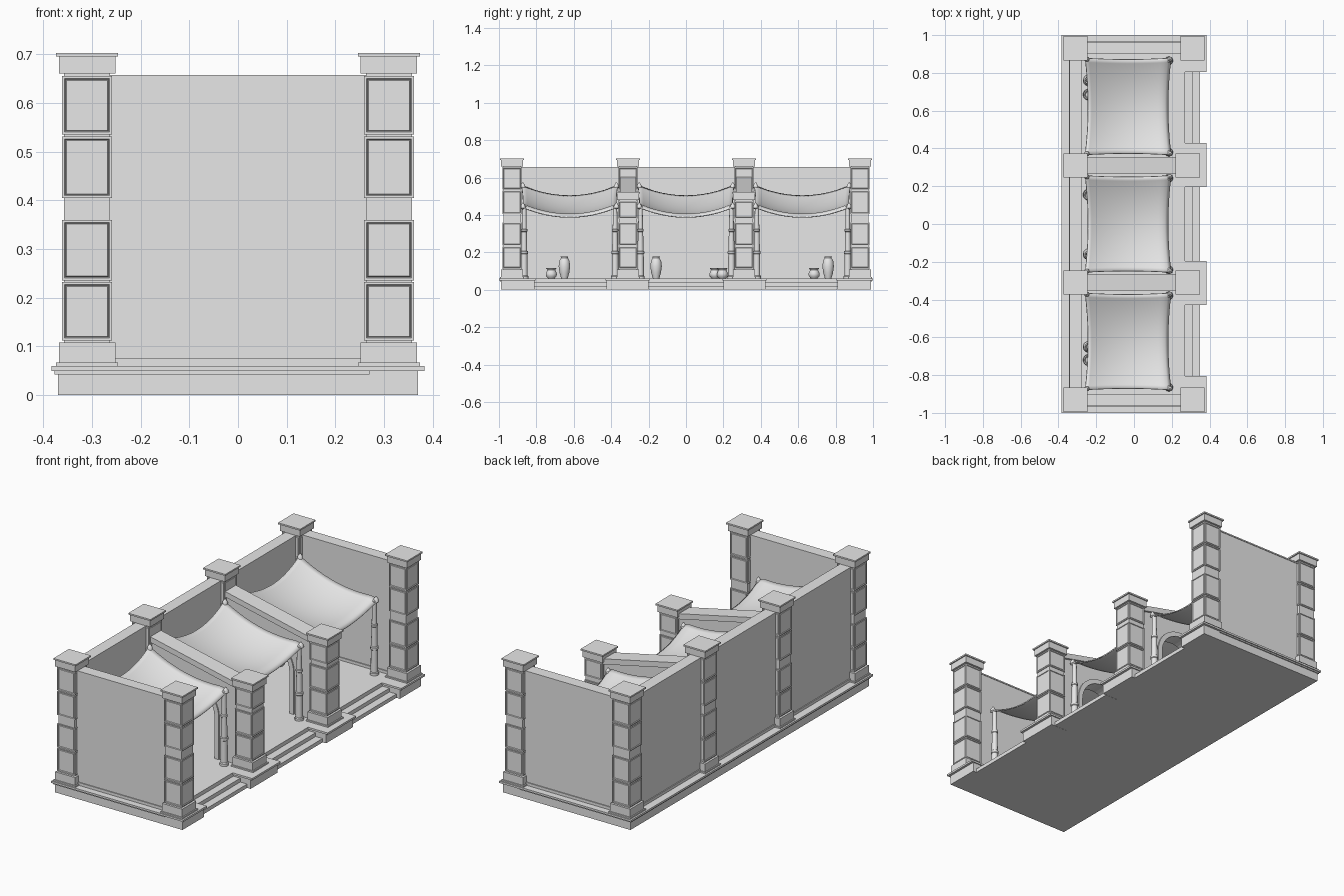
import bpy, bmesh, math

if "Cube" in bpy.data.objects:
    bpy.data.objects.remove(bpy.data.objects["Cube"])

stone = bpy.data.materials.new("light_grey")
stone.use_nodes = True
GREY = (0.8, 0.8, 0.8, 1)
stone.diffuse_color = GREY
stone.node_tree.nodes["Principled BSDF"].inputs["Base Color"].default_value = GREY


def finish(bm, name, smooth=False):
    bmesh.ops.recalc_face_normals(bm, faces=bm.faces)
    mesh = bpy.data.meshes.new(name)
    bm.to_mesh(mesh)
    bm.free()
    mesh.materials.append(stone)
    ob = bpy.data.objects.new(name, mesh)
    bpy.context.collection.objects.link(ob)
    if smooth:
        bpy.ops.object.select_all(action="DESELECT")
        ob.select_set(True)
        bpy.context.view_layer.objects.active = ob
        bpy.ops.object.shade_smooth_by_angle(angle=math.radians(40))
    return ob


def add_box(bm, x, y, z):
    """Box from (low, high) pairs; returns its side faces."""
    verts = bmesh.ops.create_cube(bm, size=1)["verts"]
    for v in verts:
        v.co = [r[0] if c < 0 else r[1] for c, r in zip(v.co, (x, y, z))]
    faces = {f for v in verts for f in v.link_faces}
    for f in faces:
        f.normal_update()
    return [f for f in faces if abs(f.normal.z) < 0.5]


def box(name, x, y, z):
    bm = bmesh.new()
    add_box(bm, x, y, z)
    return finish(bm, name)


def around(c, h):
    return (c - h, c + h)


def extrude_profile(name, points, y, half):
    """Outline in x and z, made solid along y."""
    bm = bmesh.new()
    face = bm.faces.new([bm.verts.new((px, y - half, pz)) for px, pz in points])
    new = bmesh.ops.extrude_face_region(bm, geom=[face])["geom"]
    for v in new:
        if isinstance(v, bmesh.types.BMVert):
            v.co.y += 2 * half
    return finish(bm, name)


def lathe(name, profile, x, y, z, sides=20):
    """Closed turned shape from radius and height pairs."""
    bm = bmesh.new()
    rings = []
    for r, h in profile:
        rings.append([bm.verts.new((x + r * math.cos(a), y + r * math.sin(a), z + h))
                      for a in (2 * math.pi * i / sides for i in range(sides))])
    for low, high in zip(rings, rings[1:]):
        for i in range(sides):
            j = (i + 1) % sides
            bm.faces.new((low[i], low[j], high[j], high[i]))
    bm.faces.new(rings[0])
    bm.faces.new(rings[-1])
    return finish(bm, name, smooth=True)


def pillar(name, x, y, blocks, top):
    bm = bmesh.new()

    def tier(half, low, high):
        return add_box(bm, around(x, half), around(y, half), (low, high))

    tier(0.064, 0.058, 0.067)
    tier(0.058, 0.067, 0.108)
    tier(0.047, 0.108, top - 0.04)
    for low, high in blocks:
        sides = tier(0.051, low, high)
        # Raised panel framed by a narrow groove
        bmesh.ops.inset_individual(bm, faces=sides, thickness=0.007)
        bmesh.ops.inset_individual(bm, faces=sides, thickness=0.003, depth=-0.004)
        bmesh.ops.inset_individual(bm, faces=sides, thickness=0.002, depth=0.003)
    tier(0.058, top - 0.043, top - 0.008)
    tier(0.064, top - 0.008, top)
    return finish(bm, name)


# Platform with moulded edge
FLOOR = 0.06
box("platform_base", (-0.37, 0.27), (-0.988, 0.988), (0, 0.045))
box("platform_moulding", (-0.377, 0.27), (-0.994, 0.994), (0.043, 0.05))
box("platform_floor", (-0.383, 0.27), (-1, 1), (0.05, FLOOR))

# Plinths under the open side pillars
for i, (low, high) in enumerate([(-1, -0.805), (-0.43, -0.195), (0.195, 0.43), (0.805, 1)]):
    outer_low = 0.012 if low == -1 else 0.006
    outer_high = 0.012 if high == 1 else 0.006
    box(f"plinth_{i}", (0.2, 0.37), (low + outer_low, high - outer_high), (0, 0.05))
    box(f"plinth_top_{i}", (0.22, 0.383), (low, high), (0.05, FLOOR))

# Steps between the plinths
for i, y in enumerate((-0.6175, 0, 0.6175)):
    box(f"lower_step_{i}", (0.2, 0.35), around(y, 0.2), (0, 0.02))
    box(f"upper_step_{i}", (0.2, 0.31), around(y, 0.2), (0, 0.04))

# Tall and short pillars
TALL = [(0.112, 0.232), (0.236, 0.36), (0.405, 0.531), (0.535, 0.655)]
SHORT = [(0.112, 0.232), (0.236, 0.36), (0.38, 0.475)]
for i, y in enumerate((-0.93, -0.31, 0.31, 0.93)):
    pillar(f"rear_pillar_{i}", -0.31, y, TALL, 0.703)
    if abs(y) > 0.5:
        pillar(f"front_pillar_{i}", 0.31, y, TALL, 0.703)
    else:
        pillar(f"front_pillar_{i}", 0.285, y, SHORT, 0.522)

# Outer walls with skirting and coping
for part, half, z in (("wall", 0.028, (FLOOR, 0.652)), ("skirting", 0.033, (FLOOR, 0.075)),
                      ("coping", 0.031, (0.65, 0.657))):
    box("rear_" + part, around(-0.31, half), (-0.93, 0.93), z)
    for side, y in (("near", -0.932), ("far", 0.932)):
        box(f"{side}_end_{part}", (-0.31, 0.31), around(y, half), z)


def arch(radius, bottom=FLOOR, spring=0.28, centre=-0.015, steps=20):
    curve = [(centre + radius * math.cos(math.pi * i / steps),
              spring + radius * math.sin(math.pi * i / steps)) for i in range(steps + 1)]
    return [(centre + radius, bottom)] + curve + [(centre - radius, bottom)]


# Sloping partitions with arched doorways
for i, y in enumerate((-0.31, 0.31)):
    outline = [(-0.27, FLOOR), (-0.27, 0.59), (0.25, 0.478), (0.25, FLOOR)]
    extrude_profile(f"partition_{i}", outline + arch(0.125), y, 0.032)
    extrude_profile(f"arch_trim_{i}", arch(0.147) + arch(0.122)[::-1], y, 0.038)
    extrude_profile(f"partition_coping_{i}",
                    [(-0.27, 0.575), (-0.27, 0.604), (0.24, 0.492), (0.24, 0.463)], y, 0.044)


def awning(name, y):
    """Hanging cloth, high at the wall and low at the posts."""
    bm = bmesh.new()
    n = 24
    grid = bmesh.ops.create_grid(bm, x_segments=n, y_segments=n, size=1)["verts"]
    for vert in grid:
        u, v = vert.co.x, vert.co.y
        t = (u + 1) / 2
        lip = max(0, t - 0.9) / 0.1
        z = 0.56 - 0.095 * t - 0.055 * (1 - v * v) - 0.035 * (1 - u * u) - 0.02 * lip ** 2
        x = -0.03 + 0.228 * u * (1 - 0.07 * (1 - v * v))
        vert.co = (x, y + 0.256 * v * (1 - 0.03 * (1 - u * u)), z)
    ob = finish(bm, name, smooth=True)
    solid = ob.modifiers.new("thickness", "SOLIDIFY")
    solid.thickness = 0.006
    return ob


# Awnings, posts and tied corners
POST = [(0.022, 0), (0.022, 0.012), (0.018, 0.016), (0.017, 0.13), (0.02, 0.133), (0.02, 0.145),
        (0.016, 0.148), (0.014, 0.25), (0.017, 0.253), (0.017, 0.263), (0.013, 0.266),
        (0.011, 0.385), (0.004, 0.39)]
KNOT = [(0.004, 0), (0.014, 0.008), (0.012, 0.022), (0.007, 0.028), (0.003, 0.036)]
for i, y in enumerate((-0.622, 0, 0.622)):
    awning(f"awning_{i}", y)
    for side in (-1, 1):
        tag = f"{i}_{'near' if side < 0 else 'far'}"
        lathe(f"awning_post_{tag}", POST, 0.185, y + side * 0.243, FLOOR, 12)
        for end, x, z in (("front", 0.19, 0.43), ("rear", -0.25, 0.538)):
            lathe(f"{end}_knot_{tag}", KNOT, x, y + side * 0.25, z, 10)

# Jars along the rear wall
VASE = [(0.017, 0), (0.026, 0.03), (0.031, 0.065), (0.027, 0.095), (0.018, 0.11),
        (0.02, 0.117), (0.014, 0.117), (0.012, 0.1)]
POT = [(0.017, 0), (0.028, 0.012), (0.03, 0.025), (0.024, 0.04), (0.021, 0.046),
       (0.028, 0.056), (0.022, 0.056), (0.016, 0.042)]
for i, y in enumerate((-0.65, -0.16, 0.76)):
    lathe(f"tall_vase_{i}", VASE, -0.24, y, FLOOR)
for i, (x, y) in enumerate([(-0.24, -0.72), (-0.24, 0.155), (-0.2, 0.195), (-0.24, 0.685)]):
    lathe(f"round_pot_{i}", POT, x, y, FLOOR)
